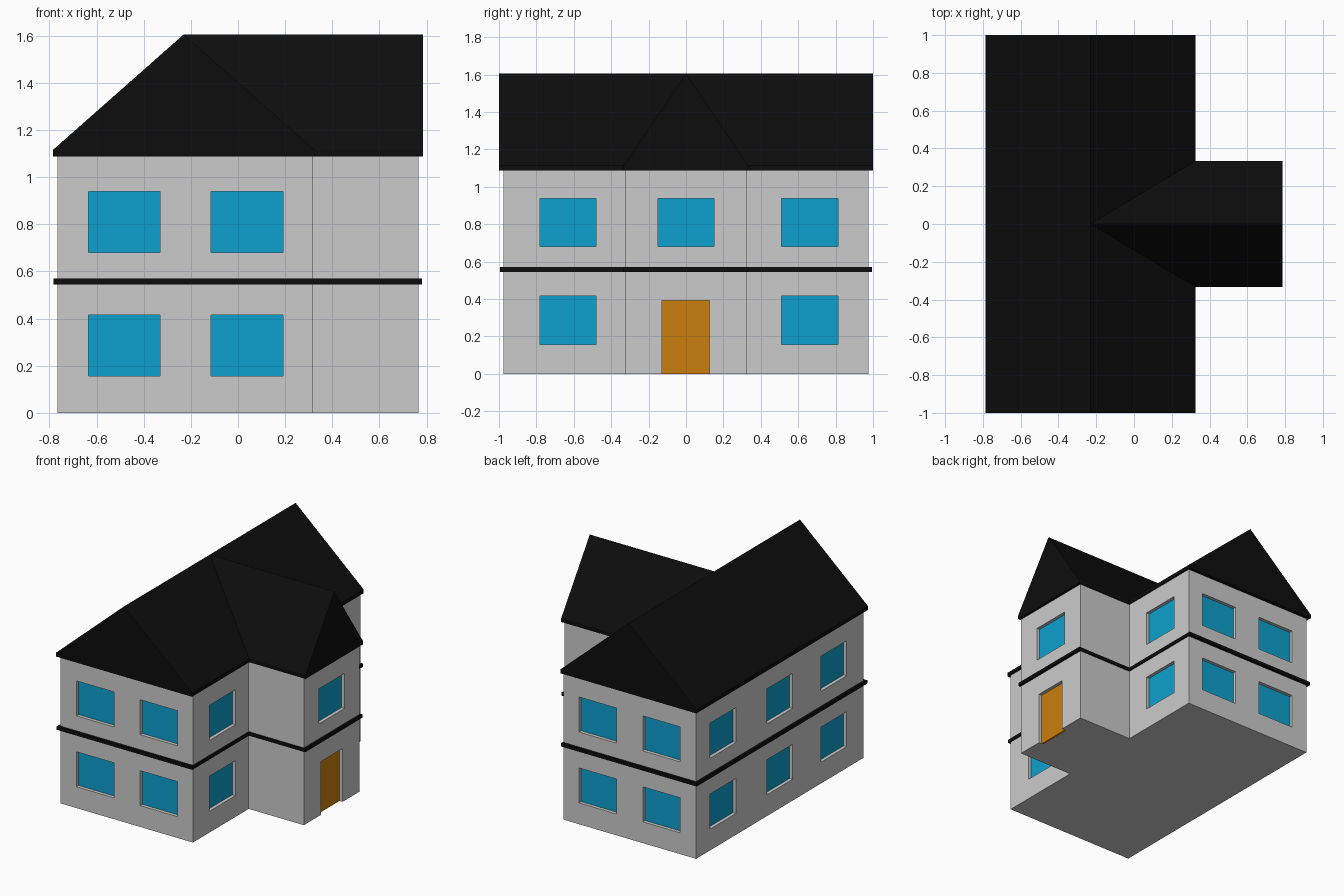
import bpy, bmesh
from mathutils import Vector

if "Cube" in bpy.data.objects:
    bpy.data.objects.remove(bpy.data.objects["Cube"])


def material(name, rgb):
    mat = bpy.data.materials.new(name)
    mat.diffuse_color = (*rgb, 1)
    mat.use_nodes = True
    mat.node_tree.nodes["Principled BSDF"].inputs["Base Color"].default_value = mat.diffuse_color
    return mat


BLACK = material("black_tiles", (0.004, 0.004, 0.004))
BLUE = material("blue_glass", (0.004, 0.35, 0.62))
ORANGE = material("orange_wood", (0.6, 0.21, 0.004))


def finish(name, bm, mat=None):
    bmesh.ops.recalc_face_normals(bm, faces=bm.faces)
    mesh = bpy.data.meshes.new(name)
    bm.to_mesh(mesh)
    bm.free()
    obj = bpy.data.objects.new(name, mesh)
    bpy.context.collection.objects.link(obj)
    if mat:
        mesh.materials.append(mat)
    return obj


def prism(name, points, direction, mat=None):
    """Extrude a flat outline along a direction."""
    bm = bmesh.new()
    face = bm.faces.new([bm.verts.new(p) for p in points])
    new = bmesh.ops.extrude_face_region(bm, geom=[face], use_keep_orig=True)["geom"]
    bmesh.ops.translate(bm, vec=direction,
                        verts=[v for v in new if isinstance(v, bmesh.types.BMVert)])
    return finish(name, bm, mat)


def add_box(bm, lo, hi):
    verts = bmesh.ops.create_cube(bm, size=1)["verts"]
    lo, hi = Vector(lo), Vector(hi)
    for v in verts:
        v.co = (lo + hi) / 2 + v.co * (hi - lo)


def boolean(obj, other, operation):
    mod = obj.modifiers.new(operation.lower(), 'BOOLEAN')
    mod.operation, mod.object, mod.solver = operation, other, 'EXACT'
    other.hide_render = True
    other.hide_set(True)


def t_plan(x0, x1, x2, y_main, y_wing, z):
    """T-shaped floor plan: long main block plus entrance wing."""
    half = [(x0, -y_main), (x1, -y_main), (x1, -y_wing), (x2, -y_wing)]
    return [(x, y, z) for x, y in half + [(x, -y) for x, y in reversed(half)]]


# Walls and the band between the floors
walls = prism("walls", t_plan(-0.765, 0.315, 0.765, 0.975, 0.325, 0), (0, 0, 1.095))
prism("floor_band", t_plan(-0.783, 0.323, 0.781, 0.994, 0.333, 0.545), (0, 0, 0.025), BLACK)

# Roof: main gable crossed by the wing gable
EAVE, FASCIA, RIDGE, RX = 1.087, 1.115, 1.605, -0.23


def gable(half):
    return [(-half, EAVE), (half, EAVE), (half, FASCIA), (0, RIDGE), (-half, FASCIA)]


roof = prism("roof", [(RX + u, -1, z) for u, z in gable(0.555)], (0, 2, 0), BLACK)
wing_roof = prism("wing_roof_helper", [(RX, u, z) for u, z in gable(0.333)],
                  (0.785 - RX, 0, 0), BLACK)
boolean(roof, wing_roof, 'UNION')

# Openings: recesses cut in the walls with a thin panel set in each
CUT, PANEL = 0.04, 0.015
recesses, panes, door = bmesh.new(), bmesh.new(), bmesh.new()


def opening(panel_bm, axis, wall, side, span, height):
    def slab(bm, outer, inner, z0):
        lo, hi = [0, 0, z0], [0, 0, height[1]]
        lo[axis], hi[axis] = sorted((wall + side * outer, wall - side * inner))
        lo[1 - axis], hi[1 - axis] = span
        add_box(bm, lo, hi)
    slab(recesses, 0.02, CUT, height[0] if height[0] > 0 else -0.02)
    slab(panel_bm, PANEL - CUT, CUT, height[0])


FLOORS = [(0.157, 0.415), (0.68, 0.938)]
OUTER = [(-0.78, -0.48), (0.51, 0.813)]
MIDDLE = (-0.15, 0.15)
for h in FLOORS:
    for side in (-1, 1):
        for span in [(-0.635, -0.33), (-0.115, 0.19)]:
            opening(panes, 1, side * 0.975, side, span, h)
    for span in OUTER + [MIDDLE]:
        opening(panes, 0, -0.765, -1, span, h)
    for span in OUTER:
        opening(panes, 0, 0.315, 1, span, h)
opening(panes, 0, 0.765, 1, MIDDLE, FLOORS[1])
opening(door, 0, 0.765, 1, (-0.128, 0.126), (0, 0.393))

boolean(walls, finish("recess_cutter", recesses), 'DIFFERENCE')
finish("window_panes", panes, BLUE)
finish("front_door", door, ORANGE)
